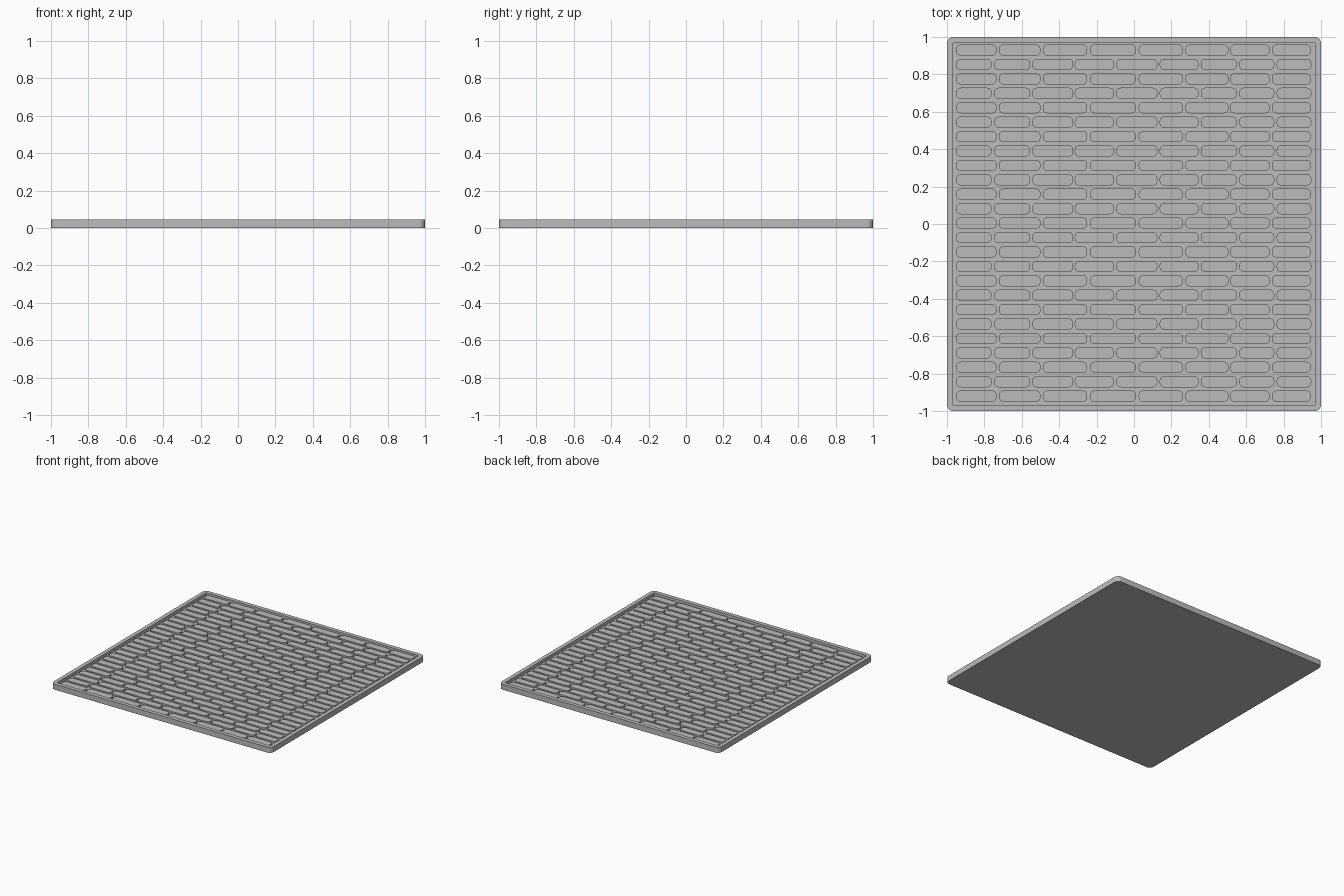
import bpy, bmesh, math

if "Cube" in bpy.data.objects:
    bpy.data.objects.remove(bpy.data.objects["Cube"])

SIZE, HEIGHT = 1.0, 0.045      # half width, rim height
INNER = 0.967                  # half width of the recess
FLOOR, PAD_TOP = 0.02, 0.034

grey = bpy.data.materials.new("grey")
grey.diffuse_color = (0.5, 0.5, 0.5, 1)
grey.use_nodes = True
grey.node_tree.nodes["Principled BSDF"].inputs["Base Color"].default_value = grey.diffuse_color


def rounded_rect(x0, x1, y0, y1, r, steps):
    """Counter-clockwise outline of a rectangle with rounded corners."""
    pts = []
    corners = [(x1 - r, y1 - r), (x0 + r, y1 - r), (x0 + r, y0 + r), (x1 - r, y0 + r)]
    for i, (cx, cy) in enumerate(corners):
        for s in range(steps + 1):
            a = math.pi / 2 * (i + s / steps)
            pts.append((cx + r * math.cos(a), cy + r * math.sin(a)))
    return pts


def ring(bm, pts, z):
    return [bm.verts.new((x, y, z)) for x, y in pts]


def bridge(bm, a, b):
    n = len(a)
    for i in range(n):
        j = (i + 1) % n
        bm.faces.new((a[i], a[j], b[j], b[i]))


def finish(bm, name):
    mesh = bpy.data.meshes.new(name)
    bm.to_mesh(mesh)
    bm.free()
    mesh.materials.append(grey)
    obj = bpy.data.objects.new(name, mesh)
    bpy.context.collection.objects.link(obj)
    bpy.context.view_layer.objects.active = obj
    obj.select_set(True)
    bpy.ops.object.shade_smooth_by_angle(angle=math.radians(30))
    obj.select_set(False)


# Tray: rounded outer wall, flat rim, square-cornered recess
bm = bmesh.new()
outer = rounded_rect(-SIZE, SIZE, -SIZE, SIZE, 0.035, 6)
inner = rounded_rect(-INNER, INNER, -INNER, INNER, 0.002, 6)
rings = [ring(bm, outer, 0), ring(bm, outer, HEIGHT),
         ring(bm, inner, HEIGHT), ring(bm, inner, FLOOR)]
for a, b in zip(rings, rings[1:]):
    bridge(bm, a, b)
bm.faces.new(rings[0][::-1])
bm.faces.new(rings[-1])
finish(bm, "tray")

# Raised pads: two alternating rows, given as (left, right) spans
row_a = [(-0.95, -0.735), (-0.722, -0.5), (-0.487, -0.25), (-0.235, 0.01),
         (0.025, 0.262), (0.275, 0.505), (0.513, 0.725), (0.737, 0.945)]
row_b = [(-0.95, -0.762), (-0.747, -0.555), (-0.543, -0.325), (-0.317, -0.107),
         (-0.095, 0.125), (0.137, 0.345), (0.357, 0.55), (0.563, 0.75), (0.763, 0.948)]
bm = bmesh.new()
for row in range(25):
    y = 0.93 - row * 0.0771
    for x0, x1 in (row_a, row_b)[row % 2]:
        pts = rounded_rect(x0, x1, y - 0.03, y + 0.03, 0.024, 4)
        low, top = ring(bm, pts, FLOOR), ring(bm, pts, PAD_TOP)
        bridge(bm, low, top)
        bm.faces.new(top)
finish(bm, "raised_pads")
